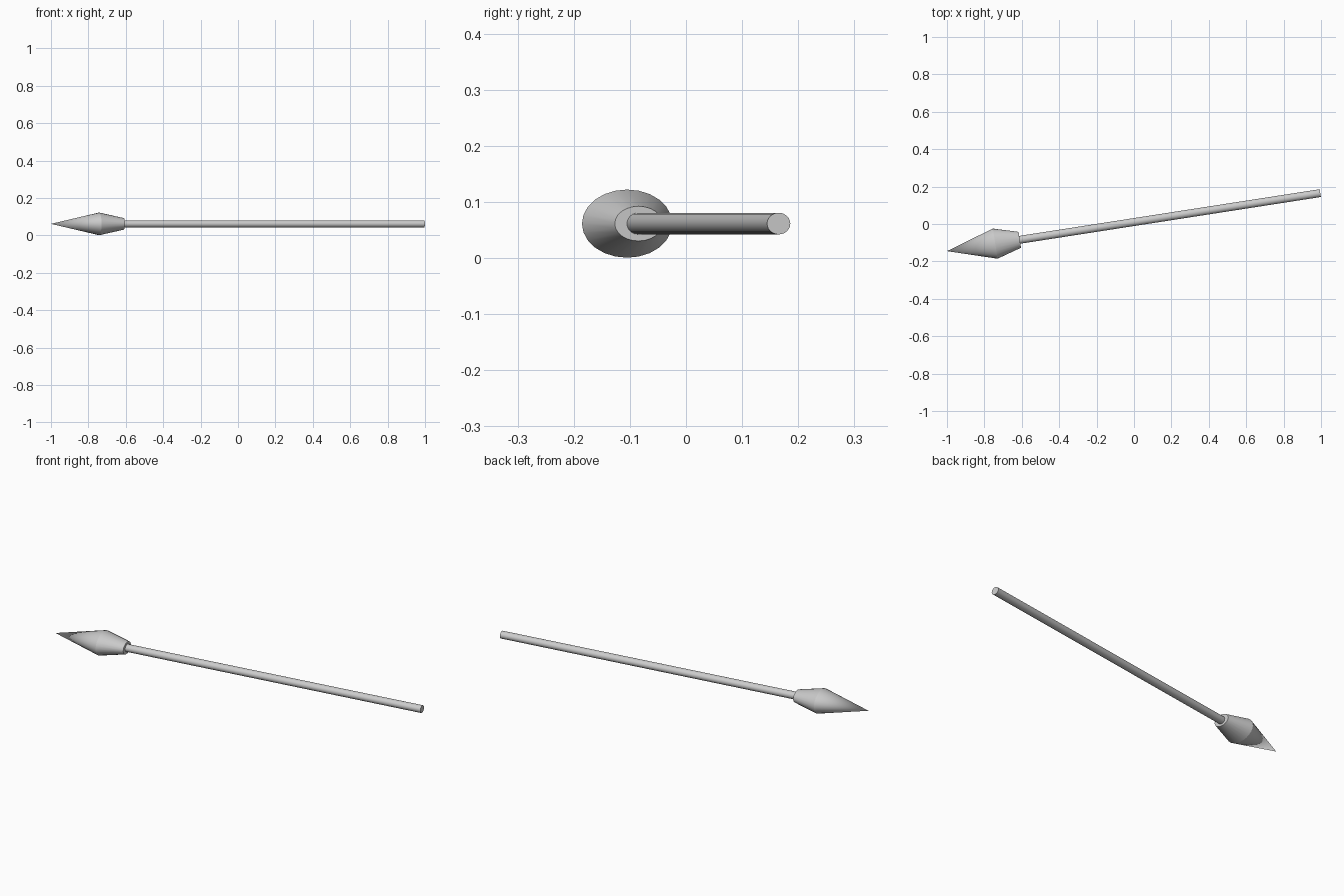
import bpy, bmesh, math
from mathutils import Matrix

if "Cube" in bpy.data.objects:
    bpy.data.objects.remove(bpy.data.objects["Cube"])

ANGLE = math.atan2(0.31, 1.995)
PLACE = Matrix.Translation((-1.0, -0.145, 0.0612)) @ Matrix.Rotation(ANGLE, 4, 'Z')


def lathe(name, stations, sides):
    """Closed elliptical loft along local x; stations are (x, half width, half height)."""
    bm = bmesh.new()
    rings = []
    for x, w, h in stations:
        if w == 0:
            rings.append([bm.verts.new((x, 0, 0))])
        else:
            rings.append([bm.verts.new((x, w * math.cos(a), h * math.sin(a)))
                          for a in (2 * math.pi * i / sides for i in range(sides))])
    for a, b in zip(rings, rings[1:]):
        for i in range(sides):
            j = (i + 1) % sides
            if len(a) == 1:
                bm.faces.new((a[0], b[i], b[j]))
            else:
                bm.faces.new((a[i], b[i], b[j], a[j]))
    for r in (rings[0], rings[-1]):
        if len(r) > 1:
            bm.faces.new(r)
    bmesh.ops.recalc_face_normals(bm, faces=bm.faces[:])
    mesh = bpy.data.meshes.new(name)
    bm.to_mesh(mesh)
    bm.free()
    obj = bpy.data.objects.new(name, mesh)
    obj.matrix_world = PLACE
    bpy.context.collection.objects.link(obj)
    bpy.ops.object.select_all(action='DESELECT')
    obj.select_set(True)
    bpy.context.view_layer.objects.active = obj
    bpy.ops.object.shade_smooth_by_angle(angle=math.radians(25))
    return obj


# pointed, flattened head: tip, shoulder, socket end
lathe("spear_head", [(0, 0, 0), (0.261, 0.0815, 0.0607), (0.394, 0.043, 0.031)], 24)

# straight pole seated in the socket
lathe("shaft", [(0.375, 0.021, 0.0193), (2.02, 0.021, 0.0193)], 24)
